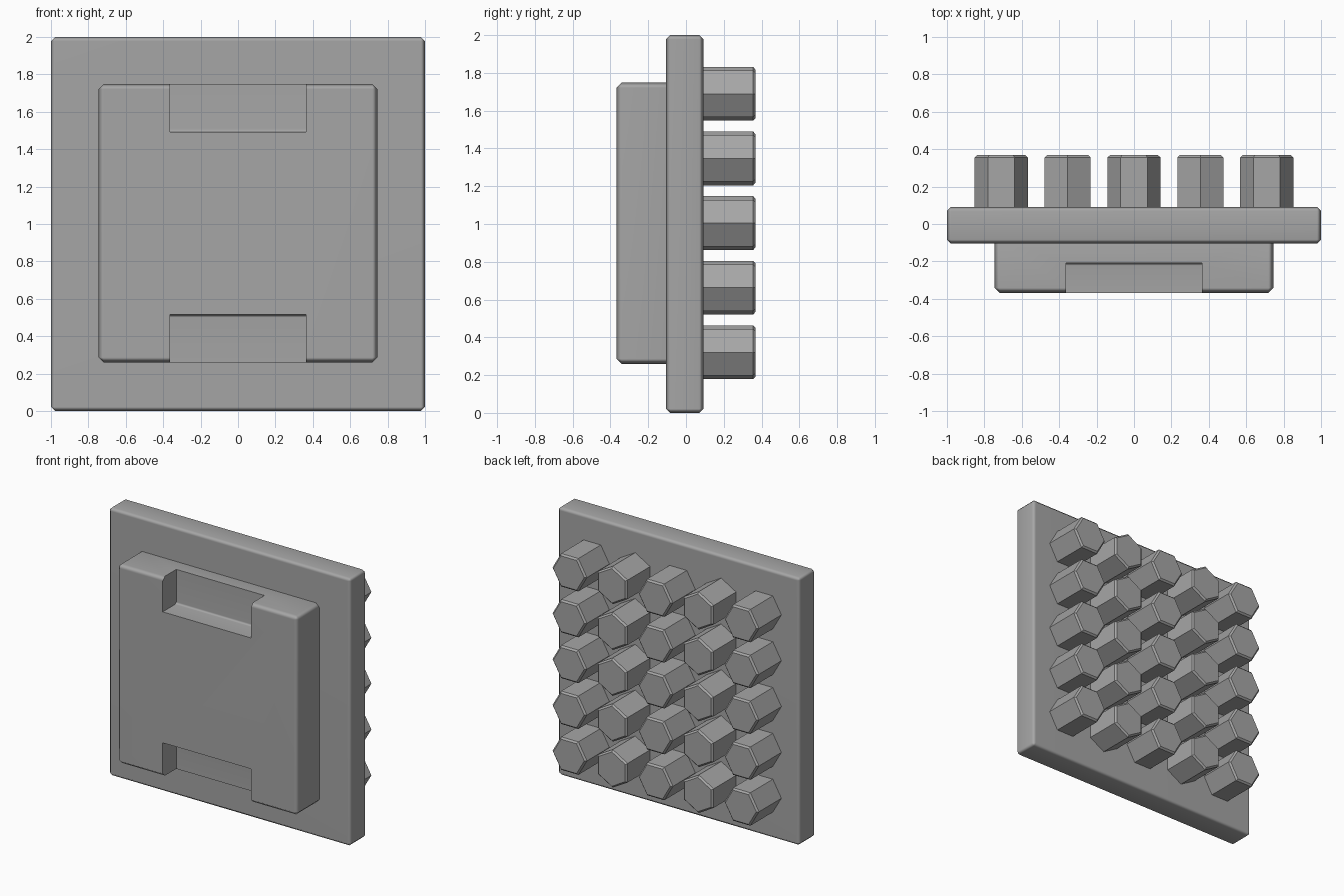
import bpy
import bmesh
from math import radians
from mathutils import Matrix, Vector

default = bpy.data.objects.get("Cube")
if default:
    bpy.data.objects.remove(default, do_unlink=True)

# One grey material for everything
grey = bpy.data.materials.new("mid grey")
grey.use_nodes = True
colour = (0.38, 0.38, 0.38, 1)
grey.diffuse_color = colour
grey.node_tree.nodes["Principled BSDF"].inputs["Base Color"].default_value = colour


def finish(name, bm):
    bmesh.ops.recalc_face_normals(bm, faces=bm.faces)
    mesh = bpy.data.meshes.new(name)
    bm.to_mesh(mesh)
    bm.free()
    mesh.materials.append(grey)
    obj = bpy.data.objects.new(name, mesh)
    bpy.context.collection.objects.link(obj)
    return obj


def activate(obj):
    bpy.ops.object.select_all(action='DESELECT')
    obj.select_set(True)
    bpy.context.view_layer.objects.active = obj


def soften(obj):
    activate(obj)
    bpy.ops.object.shade_smooth_by_angle(angle=radians(50))
    weighted = obj.modifiers.new("even shading", 'WEIGHTED_NORMAL')
    weighted.keep_sharp = True


def box(name, low, high, bevel, pick=lambda edge: True):
    """Box between two corners, with the picked edges chamfered."""
    low, high = Vector(low), Vector(high)
    bm = bmesh.new()
    bmesh.ops.create_cube(bm, size=1)
    bmesh.ops.scale(bm, vec=high - low, verts=bm.verts)
    bmesh.ops.translate(bm, vec=(low + high) / 2, verts=bm.verts)
    edges = [e for e in bm.edges if pick(e)]
    bmesh.ops.bevel(bm, geom=edges, offset=bevel, segments=1,
                    affect='EDGES', clamp_overlap=True)
    return finish(name, bm)


# Square back plate
plate = box("base_plate", (-1, -0.105, 0), (1, 0.092, 2), 0.022)
soften(plate)

# Raised front block, its rear edges buried in the plate
block = box("front_block", (-0.745, -0.368, 0.26), (0.745, -0.06, 1.748), 0.027)

# Notches cut in the top and bottom of the block
floor_y, half_width = -0.208, 0.364
for name, inner, outer in (("top", 1.492, 1.9), ("bottom", 0.515, 0.1)):
    def inner_edge(e, z=inner):
        return all(abs(v.co.z - z) < 1e-4 and abs(v.co.y - floor_y) < 1e-4
                   for v in e.verts)
    cutter = box(name + "_notch_cutter",
                 (-half_width, -0.5, min(inner, outer)),
                 (half_width, floor_y, max(inner, outer)), 0.014, inner_edge)
    cutter.hide_render = True
    cut = block.modifiers.new(name + " notch", 'BOOLEAN')
    cut.operation = 'DIFFERENCE'
    cut.solver = 'EXACT'
    cut.object = cutter
    activate(block)
    bpy.ops.object.modifier_apply(modifier=cut.name)
    bpy.data.objects.remove(cutter, do_unlink=True)
soften(block)

# Grid of hexagonal pegs on the back, turned in alternate columns
peg_front, peg_back = 0.07, 0.368
for column in range(5):
    turn = radians(30 * (column % 2))
    for row in range(5):
        bm = bmesh.new()
        bmesh.ops.create_cone(bm, cap_ends=True, segments=6, radius1=0.142,
                              radius2=0.142, depth=peg_back - peg_front)
        # Put hexagon corners on the x axis, plus the column's turn
        corner = max(bm.verts, key=lambda v: v.co.x).co
        lean = Vector((1, 0)).angle_signed(corner.xy)
        place = (Matrix.Translation(((column - 2) * 0.355,
                                     (peg_front + peg_back) / 2,
                                     1.005 + (row - 2) * 0.342))
                 @ Matrix.Rotation(radians(90), 4, 'X')
                 @ Matrix.Rotation(lean + turn, 4, 'Z'))
        bmesh.ops.transform(bm, matrix=place, verts=bm.verts)
        rim = [e for e in bm.edges
               if all(v.co.y > peg_back - 1e-4 for v in e.verts)]
        bmesh.ops.bevel(bm, geom=rim, offset=0.012, segments=1, affect='EDGES')
        finish(f"peg_{column + 1}_{row + 1}", bm)
